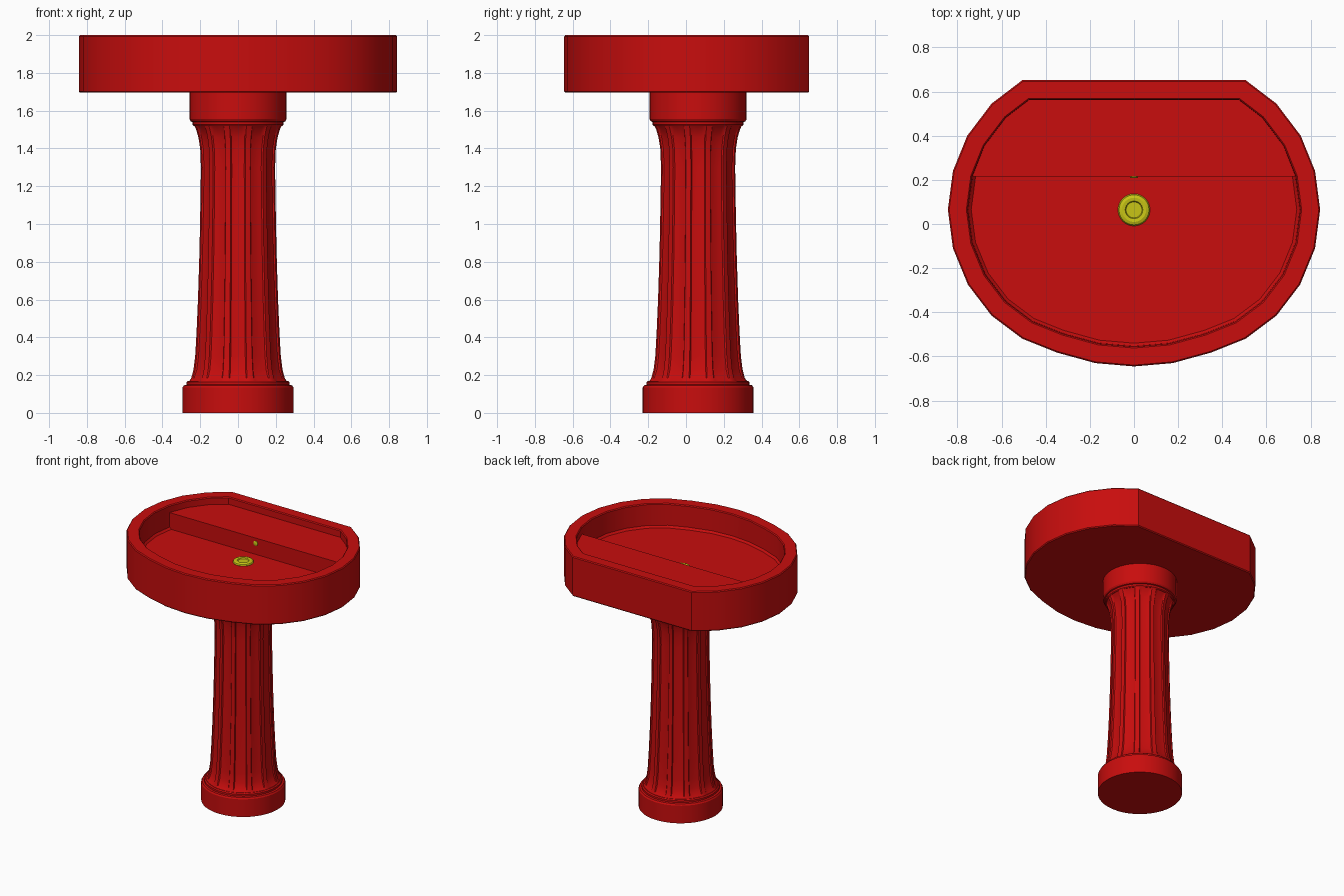
import bpy
import math
from mathutils import Matrix, Vector

cube = bpy.data.objects.get("Cube")
if cube:
    bpy.data.objects.remove(cube, do_unlink=True)

CY = 0.064  # pedestal axis


def material(name, rgb):
    mat = bpy.data.materials.new(name)
    mat.use_nodes = True
    mat.diffuse_color = (*rgb, 1)
    mat.node_tree.nodes["Principled BSDF"].inputs["Base Color"].default_value = (*rgb, 1)
    return mat


red = material("glossy red", (0.58, 0.004, 0.004))
yellow = material("brass yellow", (0.58, 0.56, 0.008))


def loft(name, rings, mat):
    """Skin a stack of equal rings and cap both ends."""
    n = len(rings[0])
    verts = [p for ring in rings for p in ring]
    faces = [(r * n + i, r * n + (i + 1) % n, (r + 1) * n + (i + 1) % n, (r + 1) * n + i)
             for r in range(len(rings) - 1) for i in range(n)]
    faces.append(tuple(reversed(range(n))))
    faces.append(tuple(range(len(verts) - n, len(verts))))
    mesh = bpy.data.meshes.new(name)
    mesh.from_pydata(verts, [], faces)
    mesh.materials.append(mat)
    obj = bpy.data.objects.new(name, mesh)
    bpy.context.collection.objects.link(obj)
    bpy.ops.object.select_all(action="DESELECT")
    bpy.context.view_layer.objects.active = obj
    obj.select_set(True)
    bpy.ops.object.shade_smooth_by_angle(angle=math.radians(28))
    return obj


def lathe(name, profile, mat, sides=32, place=Matrix.Translation((0, CY, 0))):
    rings = [[place @ Vector((r * math.cos(a), r * math.sin(a), z))
              for a in (math.tau * i / sides for i in range(sides))] for r, z in profile]
    return loft(name, rings, mat)


# Basin outline: right half from front to back, mirrored
half = [(0.175, -0.63), (0.35, -0.582), (0.505, -0.52), (0.645, -0.415),
        (0.752, -0.275), (0.82, -0.11), (0.843, 0.065), (0.82, 0.24),
        (0.755, 0.4), (0.645, 0.545), (0.505, 0.652)]
outline = [Vector((0, -0.645))] + [Vector(p) for p in half]
outline += [Vector((-x, y)) for x, y in reversed(half)]


def inset(d):
    """Move every outline edge inward by d."""
    pts = []
    for i, p in enumerate(outline):
        a = (p - outline[i - 1]).normalized()
        b = (outline[(i + 1) % len(outline)] - p).normalized()
        na, nb = Vector((-a.y, a.x)), Vector((-b.y, b.x))
        pts.append(p + (na + nb) * d / (1 + na.dot(nb)))
    return pts


def basin_ring(d, z):
    return [Vector((p.x, p.y, z)) for p in inset(d)]


# Basin with a hollow bowl
section = [(0.006, 1.695), (0, 1.702), (0, 1.993), (0.006, 2.0), (0.083, 2.0),
           (0.089, 1.993), (0.092, 1.835), (0.105, 1.82)]
loft("basin", [basin_ring(d, z) for d, z in section], red)

# Raised shelf across the back of the bowl
SHELF_Y, SHELF_Z = 0.215, 1.945
back = [p for p in inset(0.09) if p.y > 0.19]
back[0].y = back[-1].y = SHELF_Y
loft("back_shelf", [[Vector((p.x, p.y, z)) for p in back] for z in (1.815, SHELF_Z)], red)

# Drain and overflow fittings
lathe("drain", [(0.07, 1.815), (0.073, 1.823), (0.068, 1.831), (0.055, 1.836),
                (0.04, 1.834), (0.036, 1.827)], yellow, 24)
wall = Matrix.Translation((0, SHELF_Y, 1.905)) @ Matrix.Rotation(math.pi / 2, 4, "X")
lathe("overflow", [(0.018, -0.004), (0.018, 0.004), (0.012, 0.007)], yellow, 16, wall)

# Pedestal foot and capital
lathe("pedestal_foot", [(0.293, 0), (0.293, 0.135), (0.286, 0.146), (0.272, 0.149),
                        (0.272, 0.163), (0.264, 0.17)], red, 40)
lathe("pedestal_capital", [(0.235, 1.52), (0.241, 1.526), (0.241, 1.54), (0.25, 1.543),
                           (0.257, 1.555), (0.257, 1.7)], red, 40)

# Fluted shaft: each flute is a flat ridge beside a shallow hollow
FLUTES = 12
flute = [(-0.5, 0), (-0.37, 0), (-0.33, 0.6), (-0.18, 0.9), (0, 1),
         (0.18, 0.9), (0.33, 0.6), (0.37, 0)]
shaft = [(0.263, 0.165, 0), (0.252, 0.185, 0.6), (0.24, 0.23, 1), (0.231, 0.3, 1),
         (0.224, 0.42, 1), (0.216, 0.6, 1), (0.208, 0.85, 1), (0.203, 1.1, 1),
         (0.2, 1.3, 1), (0.204, 1.4, 1), (0.214, 1.46, 1), (0.226, 1.5, 0.8),
         (0.236, 1.525, 0)]
rings = []
for radius, z, depth in shaft:
    ring = []
    for k in range(FLUTES):
        for t, cut in flute:
            a = math.tau * (k + t) / FLUTES
            r = radius - 0.014 * depth * cut
            ring.append(Vector((r * math.cos(a), CY + r * math.sin(a), z)))
    rings.append(ring)
loft("pedestal_shaft", rings, red)
